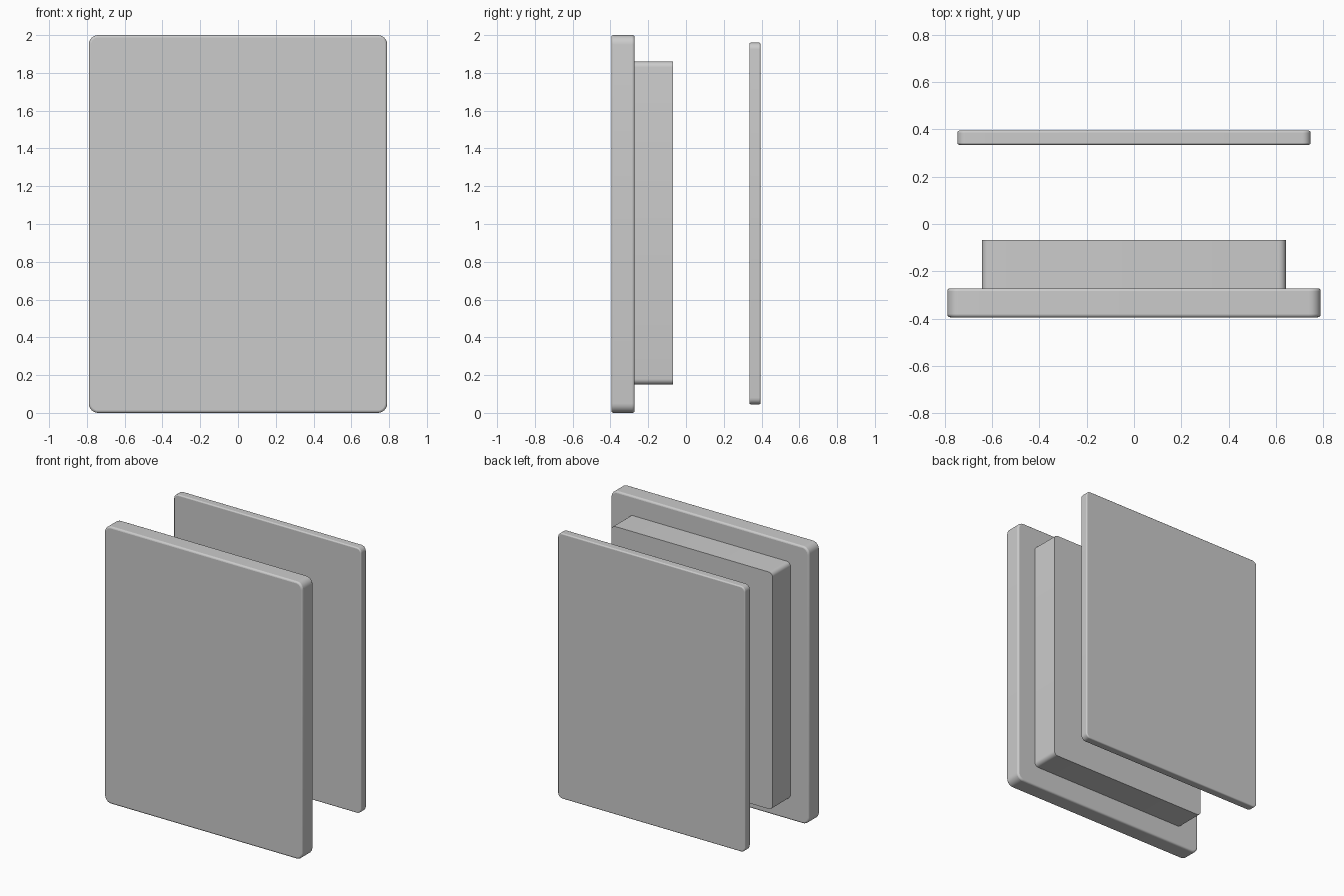
import bpy, bmesh, math

if "Cube" in bpy.data.objects:
    bpy.data.objects.remove(bpy.data.objects["Cube"])


def rounded_slab(name, width, z0, z1, y0, y1, radius, edge=0.0, x=0.0):
    """Rounded rectangle in the XZ plane, extruded along Y, with softened rims."""
    bm = bmesh.new()
    steps = 6
    cz, h = (z0 + z1) / 2, (z1 - z0) / 2
    corners = [(1, 1, 0), (-1, 1, 90), (-1, -1, 180), (1, -1, 270)]
    verts = []
    for sx, sz, start in corners:
        for i in range(steps + 1):
            a = math.radians(start + 90 * i / steps)
            verts.append(bm.verts.new((
                x + sx * (width / 2 - radius) + radius * math.cos(a), y0,
                cz + sz * (h - radius) + radius * math.sin(a))))
    face = bm.faces.new(verts)
    ext = bmesh.ops.extrude_face_region(bm, geom=[face])
    for v in ext["geom"]:
        if isinstance(v, bmesh.types.BMVert):
            v.co.y = y1
    bmesh.ops.recalc_face_normals(bm, faces=bm.faces)
    mesh = bpy.data.meshes.new(name)
    bm.to_mesh(mesh)
    bm.free()
    ob = bpy.data.objects.new(name, mesh)
    bpy.context.collection.objects.link(ob)
    if edge:
        mod = ob.modifiers.new("rim_bevel", "BEVEL")
        mod.width = edge
        mod.segments = 3
        mod.limit_method = "ANGLE"
        mod.angle_limit = math.radians(40)
    bpy.ops.object.select_all(action="DESELECT")
    ob.select_set(True)
    bpy.context.view_layer.objects.active = ob
    bpy.ops.object.shade_smooth_by_angle(angle=math.radians(40))
    return ob


# Thick front panel
rounded_slab("front_panel", 1.58, 0.0, 2.0, -0.395, -0.272, 0.05, 0.012)
# Block standing behind the front panel
rounded_slab("inner_block", 1.286, 0.15, 1.86, -0.272, -0.068, 0.03)
# Thin separate back panel
rounded_slab("back_panel", 1.495, 0.045, 1.96, 0.335, 0.395, 0.035, 0.008)
